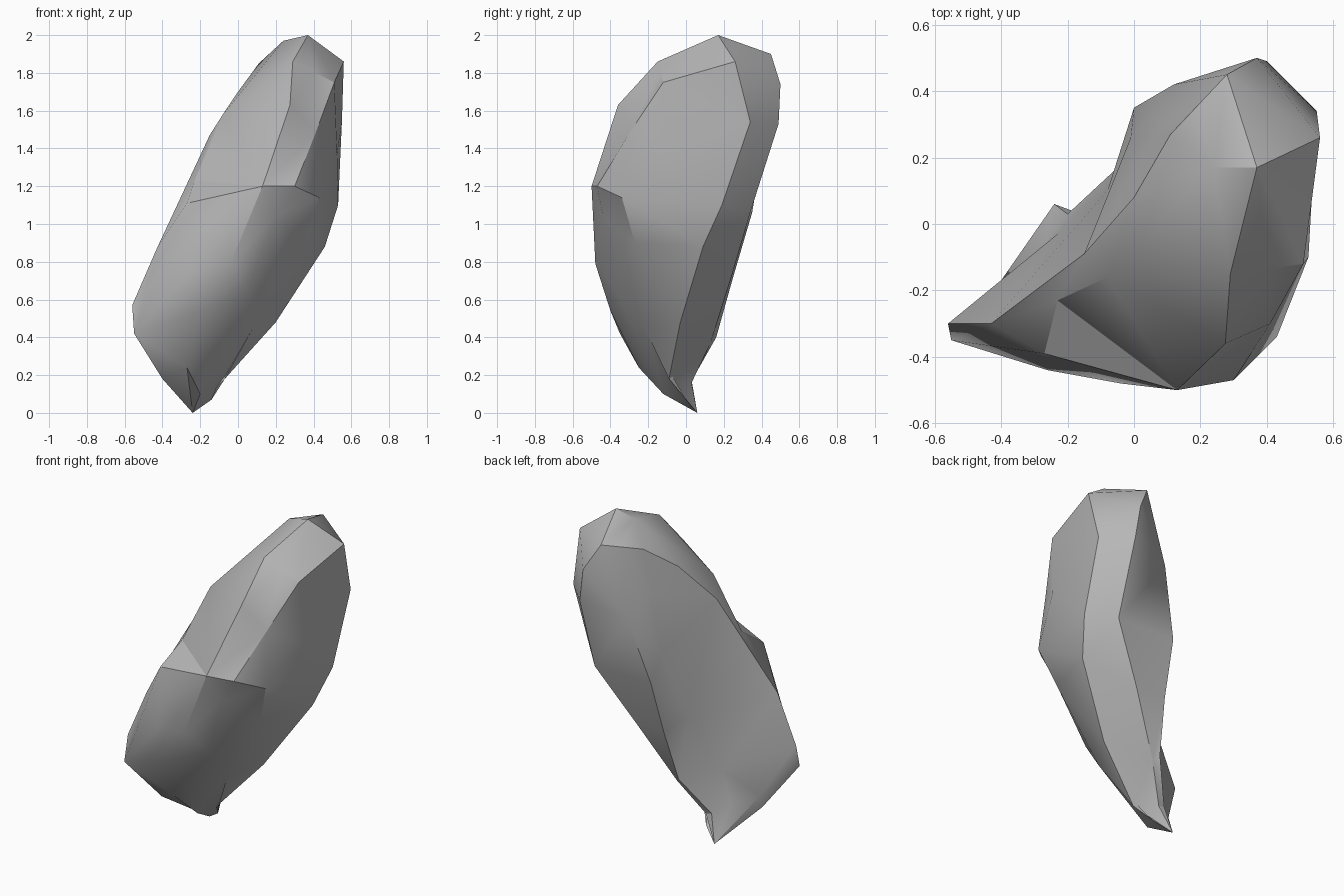
import bpy, bmesh, math

if "Cube" in bpy.data.objects:
    bpy.data.objects.remove(bpy.data.objects["Cube"])

# Slanted cross-sections of the leaning boulder, top to bottom. Each runs:
# left rim, left front, front, front right, right front, right, back, back left
SECTIONS = [
    [(.11, .27, 1.85), (.24, .17, 1.97), (.29, -.15, 1.86), (.40, -.135, 1.805),
     (.51, -.12, 1.75), (.56, .26, 1.86), (.37, .50, 1.74), (.28, .45, 1.90)],
    [(0, .08, 1.70), (-.08, -.16, 1.58), (.275, -.36, 1.63), (.41, -.30, 1.48),
     (.525, -.10, 1.37), (.55, .34, 1.54), (.40, .49, 1.53), (.12, .42, 1.47)],
    [(-.15, -.09, 1.47), (-.23, -.23, 1.23), (.13, -.50, 1.20), (.30, -.47, 1.20),
     (.43, -.34, 1.14), (.53, .19, 1.10), (.40, .34, 1.06), (0, .35, 1.06)],
    [(-.43, -.30, .87), (-.27, -.39, 1.11), (-.04, -.48, .79), (.20, -.44, 1.04),
     (.35, -.27, .90), (.46, .09, .88), (.18, .24, .72), (-.02, .25, .72)],
    [(-.56, -.30, .57), (-.55, -.35, .42), (-.20, -.40, .54), (.05, -.37, .65),
     (.08, -.22, .45), (.20, -.03, .48), (-.03, .13, .37), (-.06, .16, .40)],
    [(-.40, -.17, .26), (-.40, -.19, .18), (-.27, -.25, .24), (-.20, -.12, .10),
     (-.14, 0, .07), (-.07, -.09, .18), (-.16, .03, .16), (-.20, .03, .17)],
]
# Hollow running down the back left side, one point per section
HOLLOW = [(.195, .36, 1.875), (.06, .26, 1.58), (-.01, .26, 1.22),
          (-.08, .10, .77), (-.23, -.03, .43), (-.27, -.06, .22)]
PEAK = (.37, .17, 2.0)
TIP = (-.24, .06, 0)
BELLY = (-.26, -.44, .74)

bm = bmesh.new()
rings = [[bm.verts.new(p) for p in ring + [dent]]
         for ring, dent in zip(SECTIONS, HOLLOW)]
peak, tip, belly = (bm.verts.new(p) for p in (PEAK, TIP, BELLY))
n = len(rings[0])

# Side facets between neighbouring sections, with one raised at the belly
for k, (upper, lower) in enumerate(zip(rings, rings[1:])):
    for i in range(n):
        j = (i + 1) % n
        quad = (upper[i], lower[i], lower[j], upper[j])
        if (k, i) == (3, 1):
            for a in range(4):
                bm.faces.new((quad[a], quad[(a + 1) % 4], belly))
        else:
            bm.faces.new(quad)

# Facets around the peak
top = rings[0]
for i in range(1, 5):
    bm.faces.new((peak, top[i], top[i + 1]))
bm.faces.new((peak, top[5], top[7]))
bm.faces.new((top[5], top[6], top[7]))
bm.faces.new((peak, top[7], top[1]))
bm.faces.new((top[1], top[7], top[8], top[0]))

# Closing fan at the pointed foot
for i in range(n):
    bm.faces.new((tip, rings[-1][(i + 1) % n], rings[-1][i]))

bmesh.ops.triangulate(bm, faces=bm.faces[:], quad_method='SHORT_EDGE')
bmesh.ops.recalc_face_normals(bm, faces=bm.faces[:])
mesh = bpy.data.meshes.new("boulder")
bm.to_mesh(mesh)
bm.free()

boulder = bpy.data.objects.new("boulder", mesh)
bpy.context.collection.objects.link(boulder)
stone = bpy.data.materials.new("grey stone")
stone.diffuse_color = (.47, .47, .47, 1)
stone.use_nodes = True
stone.node_tree.nodes["Principled BSDF"].inputs["Base Color"].default_value = stone.diffuse_color
mesh.materials.append(stone)

# Soft facets with the strong ridges kept crisp
bpy.context.view_layer.objects.active = boulder
boulder.select_set(True)
bpy.ops.object.shade_smooth_by_angle(angle=math.radians(30))
